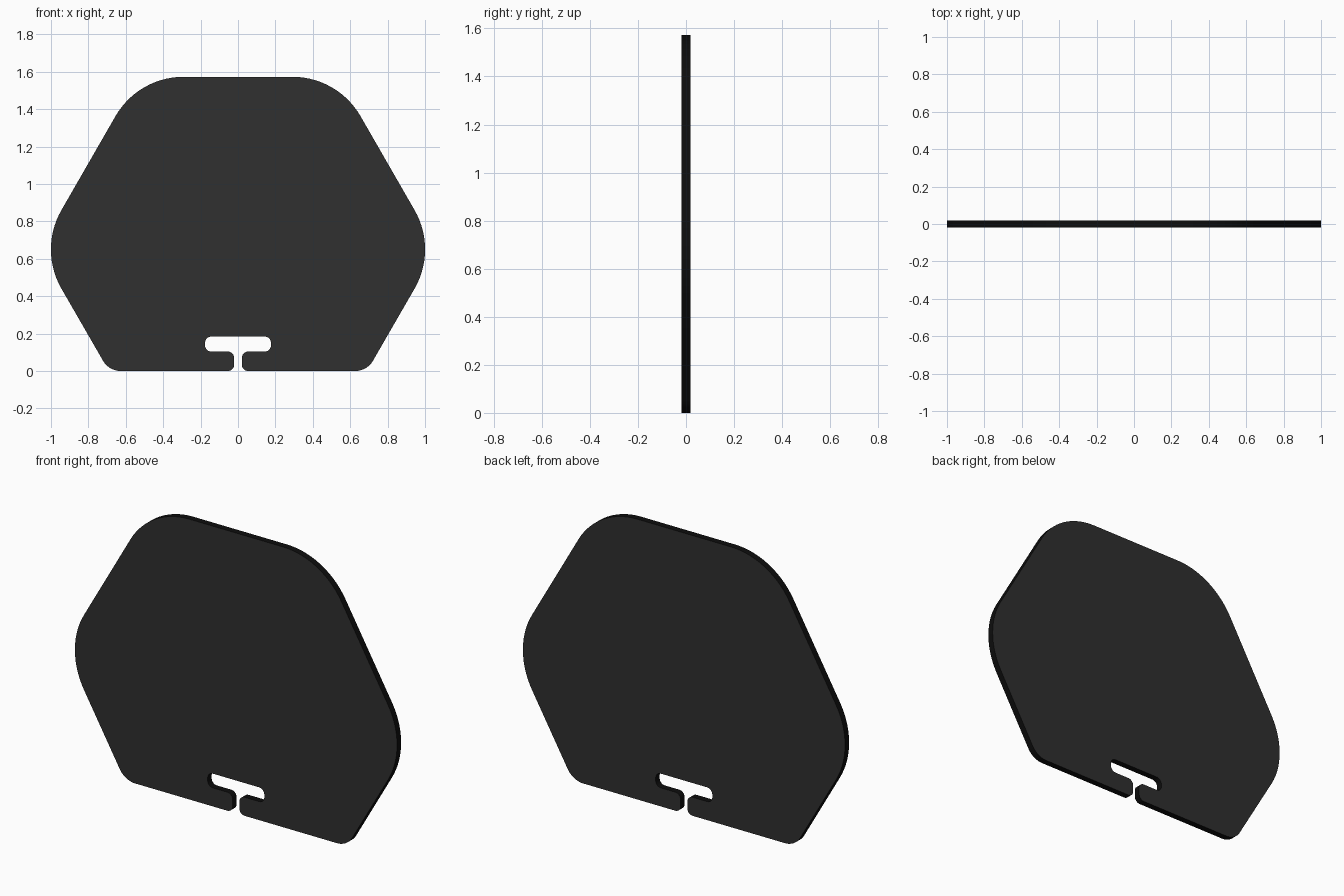
import bpy, bmesh, math
from mathutils import Vector

if "Cube" in bpy.data.objects:
    bpy.data.objects.remove(bpy.data.objects["Cube"])

THICK = 0.036


def material(name, rgb):
    m = bpy.data.materials.new(name)
    m.diffuse_color = (*rgb, 1.0)
    m.use_nodes = True
    m.node_tree.nodes["Principled BSDF"].inputs["Base Color"].default_value = m.diffuse_color
    return m


def fillet(corners, steps=14):
    """Round every corner (x, z, radius) of a closed outline."""
    out = []
    n = len(corners)
    for i, (x, z, r) in enumerate(corners):
        p = Vector((x, z))
        a = (Vector(corners[i - 1][:2]) - p).normalized()
        b = (Vector(corners[(i + 1) % n][:2]) - p).normalized()
        half = a.angle(b) / 2
        centre = p + (a + b).normalized() * (r / math.sin(half))
        t = r / math.tan(half)
        va, vb = p + a * t - centre, p + b * t - centre
        sweep = va.angle(vb)
        for k in range(steps + 1):
            f = k / steps
            v = (va * math.sin((1 - f) * sweep) + vb * math.sin(f * sweep)) / math.sin(sweep)
            out.append(centre + v)
    return out


# Right half of the outline: slot, gap, base, side corner, top corner
half = [
    (0.176, 0.184, 0.033), (0.176, 0.104, 0.033),
    (0.021, 0.104, 0.033), (0.021, 0.0, 0.033),
    (0.69, 0.0, 0.11), (1.065, 0.65, 0.42), (0.534, 1.573, 0.42),
]
outline = fillet(half + [(-x, z, r) for x, z, r in reversed(half)])

# Plate: front and back faces joined by the edge band
bm = bmesh.new()
front = [bm.verts.new((p.x, -THICK / 2, p.y)) for p in outline]
back = [bm.verts.new((p.x, THICK / 2, p.y)) for p in outline]
bm.faces.new(front)
bm.faces.new(back[::-1])
n = len(outline)
for i in range(n):
    j = (i + 1) % n
    edge = bm.faces.new((front[j], front[i], back[i], back[j]))
    edge.material_index = 1
bm.normal_update()

mesh = bpy.data.meshes.new("plate")
bm.to_mesh(mesh)
bm.free()
mesh.materials.append(material("dark grey face", (0.029, 0.029, 0.029)))
mesh.materials.append(material("black edge", (0.004, 0.004, 0.004)))
plate = bpy.data.objects.new("plate", mesh)
bpy.context.collection.objects.link(plate)

# Smooth the rounded edge, keep the rims sharp
bpy.context.view_layer.objects.active = plate
plate.select_set(True)
bpy.ops.object.shade_smooth_by_angle(angle=math.radians(30))
